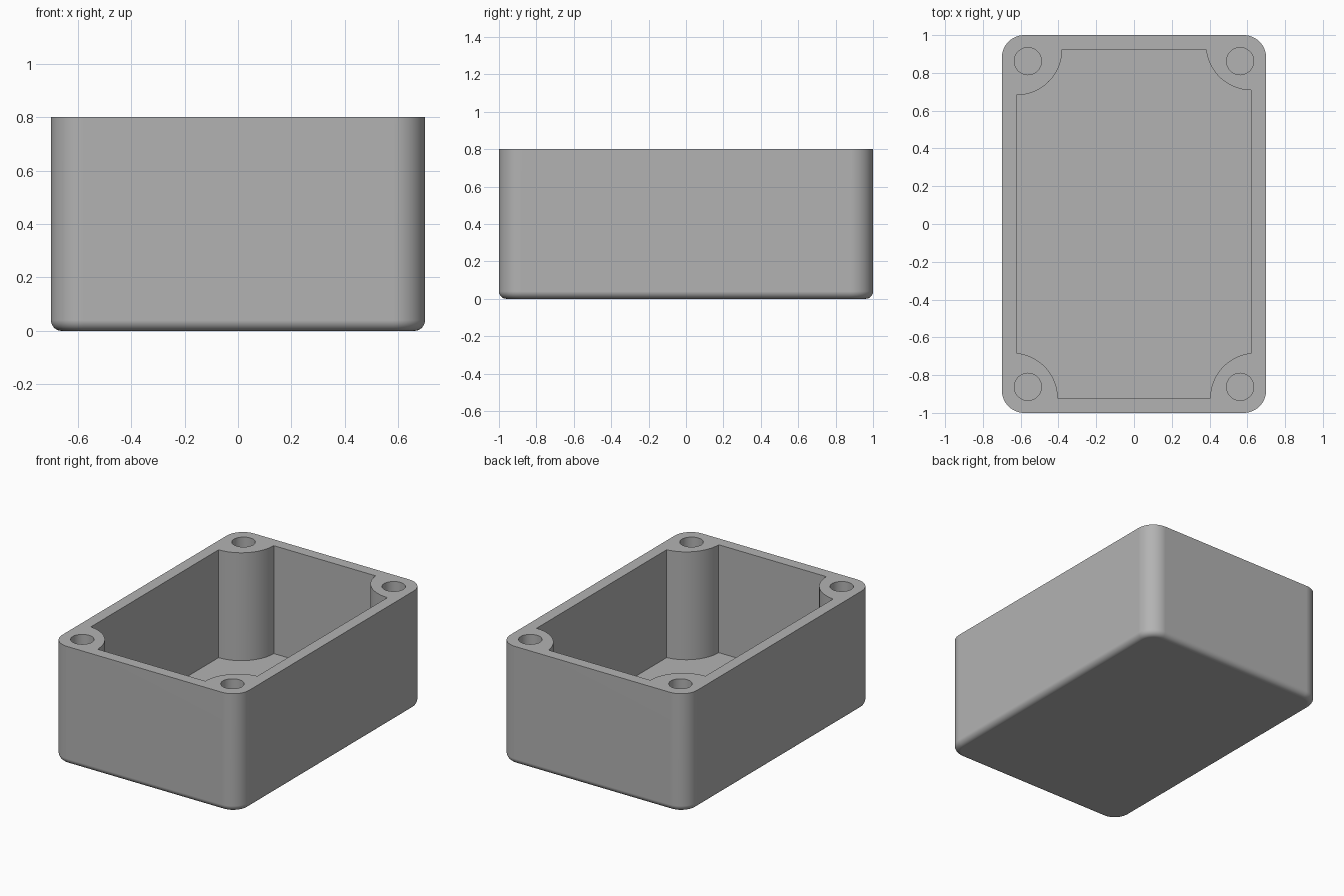
import bpy, bmesh, math

if "Cube" in bpy.data.objects:
    bpy.data.objects.remove(bpy.data.objects["Cube"])

HALF_X, HALF_Y, HEIGHT, FLOOR = 0.7, 1.0, 0.8, 0.07
CORNER, FILLET = 0.12, 0.04
IN_X, IN_Y, BOSS_R = 0.623, 0.925, 0.243
HOLE_X, HOLE_Y, HOLE_R = 0.562, 0.862, 0.072

grey = bpy.data.materials.new("plain grey")
grey.use_nodes = True
colour = (0.45, 0.45, 0.45, 1)
grey.diffuse_color = colour
grey.node_tree.nodes["Principled BSDF"].inputs["Base Color"].default_value = colour


def arc(cx, cy, r, start, end, steps):
    """Points along an arc, angles in radians."""
    angles = [start + (end - start) * i / steps for i in range(steps + 1)]
    return [(cx + r * math.cos(a), cy + r * math.sin(a)) for a in angles]


def rounded_rect(inset):
    """Counter-clockwise outline of the shell, moved inward by inset."""
    points = []
    for i, (sx, sy) in enumerate([(1, 1), (-1, 1), (-1, -1), (1, -1)]):
        points += arc(sx * (HALF_X - CORNER), sy * (HALF_Y - CORNER), CORNER - inset,
                      i * math.pi / 2, (i + 1) * math.pi / 2, 14)
    return points


def cavity_outline():
    """Counter-clockwise inner rectangle with a boss arc biting each corner."""
    points = []
    for cx, cy in [(IN_X, 0.951), (-IN_X, IN_Y), (-0.646, -IN_Y), (0.646, -IN_Y)]:
        sx, sy = math.copysign(1, cx), math.copysign(1, cy)
        # Where the boss meets the side wall and the end wall
        wall_y = cy - sy * math.sqrt(BOSS_R ** 2 - (sx * IN_X - cx) ** 2)
        wall_x = cx - sx * math.sqrt(BOSS_R ** 2 - (sy * IN_Y - cy) ** 2)
        a = math.atan2(wall_y - cy, sx * IN_X - cx)
        b = math.atan2(sy * IN_Y - cy, wall_x - cx)
        b = a + math.remainder(b - a, math.tau)
        bite = arc(cx, cy, BOSS_R, a, b, 24)
        points += bite if sx * sy > 0 else bite[::-1]
    return points


def loft(bm, rings):
    """Closed solid through (outline, height) rings listed upward."""
    loops = [[bm.verts.new((x, y, z)) for x, y in outline] for outline, z in rings]
    n = len(loops[0])
    for low, high in zip(loops, loops[1:]):
        for i in range(n):
            j = (i + 1) % n
            bm.faces.new((low[i], low[j], high[j], high[i]))
    bm.faces.new(loops[0][::-1])
    bm.faces.new(loops[-1])


def make_object(name, bm):
    mesh = bpy.data.meshes.new(name)
    bm.normal_update()
    bm.to_mesh(mesh)
    bm.free()
    mesh.materials.append(grey)
    obj = bpy.data.objects.new(name, mesh)
    bpy.context.collection.objects.link(obj)
    return obj


# Outer shell: rounded block with a filleted bottom edge
bm = bmesh.new()
rings = []
for i in range(9):
    t = i / 8 * math.pi / 2
    rings.append((rounded_rect(FILLET * (1 - math.sin(t))), FILLET * (1 - math.cos(t))))
rings.append((rounded_rect(0), HEIGHT))
loft(bm, rings)
box = make_object("enclosure_box", bm)

# Cutter: the main cavity and four blind screw holes
bm = bmesh.new()
loft(bm, [(cavity_outline(), FLOOR), (cavity_outline(), HEIGHT + 0.1)])
for sx in (-1, 1):
    for sy in (-1, 1):
        circle = arc(sx * HOLE_X, sy * HOLE_Y, HOLE_R, 0, math.tau, 40)[:-1]
        loft(bm, [(circle, FLOOR), (circle, HEIGHT + 0.1)])
cutter = make_object("cavity_cutter", bm)
cutter.hide_render = True

# Hollow the box
cut = box.modifiers.new("hollow", "BOOLEAN")
cut.operation = "DIFFERENCE"
cut.solver = "EXACT"
cut.object = cutter
bpy.ops.object.select_all(action="DESELECT")
box.select_set(True)
bpy.context.view_layer.objects.active = box
bpy.ops.object.modifier_apply(modifier=cut.name)
bpy.data.objects.remove(cutter)

# Smooth curves, crisp rims, flat walls
bpy.ops.object.shade_smooth_by_angle(angle=math.radians(30))
weighted = box.modifiers.new("flat_walls", "WEIGHTED_NORMAL")
weighted.keep_sharp = True
